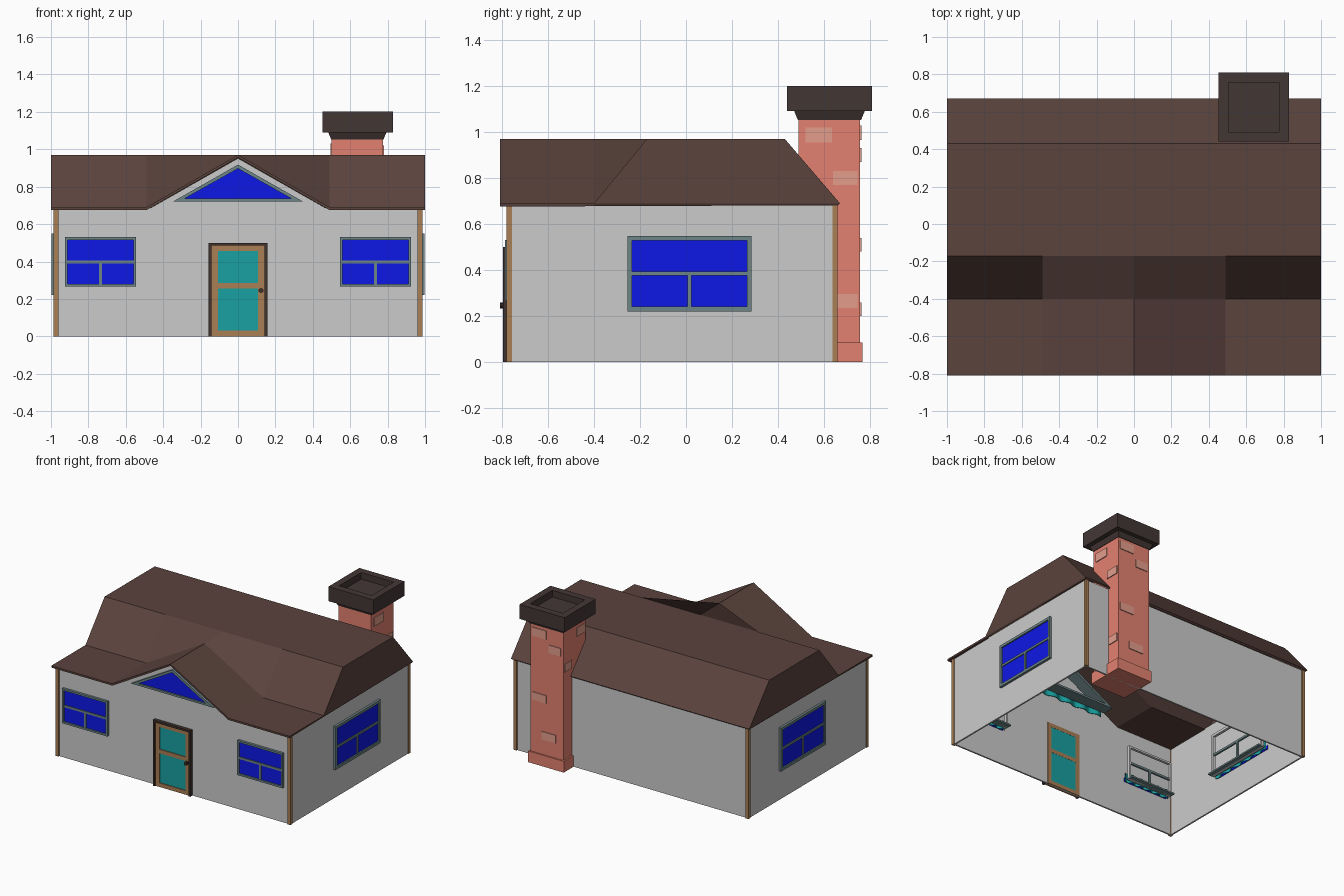
import bpy, bmesh, math
from mathutils import Matrix, Vector

if "Cube" in bpy.data.objects:
    bpy.data.objects.remove(bpy.data.objects["Cube"])

COLORS = {
    "roof": (0.104, 0.056, 0.047, 1), "brick": (0.77, 0.22, 0.16, 1),
    "pale_brick": (0.77, 0.34, 0.265, 1), "soot": (0.055, 0.038, 0.036, 1),
    "glass": (0.004, 0.009, 0.79, 1), "trim": (0.155, 0.233, 0.243, 1),
    "wood": (0.40, 0.21, 0.09, 1), "dark_wood": (0.05, 0.032, 0.027, 1),
    "teal": (0.01, 0.355, 0.355, 1),
}
MATS = {}
ID = Matrix.Identity(4)


def finish(name, bm, color=None, m=ID, recalc=True):
    if recalc:
        bmesh.ops.recalc_face_normals(bm, faces=bm.faces[:])
    me = bpy.data.meshes.new(name)
    bm.to_mesh(me)
    bm.free()
    me.transform(m)
    ob = bpy.data.objects.new(name, me)
    bpy.context.collection.objects.link(ob)
    if color:
        if color not in MATS:
            MATS[color] = bpy.data.materials.new(color)
            MATS[color].diffuse_color = COLORS[color]
        me.materials.append(MATS[color])
    return ob


def prism(name, pts, y0, y1, color=None, m=ID):
    """Extrude an x/z outline from y0 to y1."""
    bm = bmesh.new()
    a = [bm.verts.new((x, y0, z)) for x, z in pts]
    b = [bm.verts.new((x, y1, z)) for x, z in pts]
    bm.faces.new(a)
    bm.faces.new(b[::-1])
    n = len(pts)
    for i in range(n):
        bm.faces.new((a[i], b[i], b[(i + 1) % n], a[(i + 1) % n]))
    return finish(name, bm, color, m)


def box(name, x0, x1, y0, y1, z0, z1, color=None, m=ID):
    return prism(name, [(x0, z0), (x1, z0), (x1, z1), (x0, z1)], y0, y1, color, m)


def frame(name, outer, inner, y0, y1, color, m=ID):
    """Outline with a hole of the same point count."""
    bm = bmesh.new()
    loops = [[bm.verts.new((x, y, z)) for x, z in pts]
             for pts, y in ((outer, y0), (inner, y0), (inner, y1), (outer, y1))]
    n = len(outer)
    for k in range(4):
        p, q = loops[k], loops[(k + 1) % 4]
        for i in range(n):
            j = (i + 1) % n
            bm.faces.new((p[i], p[j], q[j], q[i]))
    return finish(name, bm, color, m)


def rect(w, h):
    return [(-w, -h), (w, -h), (w, h), (-w, h)]


def curtain(name, w, y, z0, z1, m):
    bm = bmesh.new()
    n, rows = 40, []
    for z in (z0, z1):
        rows.append([bm.verts.new((-w + 2 * w * i / n, y + 0.01 * math.sin(i / n * 10 * math.pi), z))
                     for i in range(n + 1)])
    for i in range(n):
        bm.faces.new((rows[0][i], rows[0][i + 1], rows[1][i + 1], rows[1][i]))
    finish(name, bm, "teal", m).modifiers.new("thickness", "SOLIDIFY").thickness = 0.004


def window(name, w, h, t, m):
    """Window of half size w, h; local -y points out of the house."""
    box(name + "_glass", -w + t, w - t, -0.008, 0.0, -h + t, h - t, "glass", m)
    for side, y0, y1, col in (("outer", -0.018, 0.0, "trim"), ("inner", 0.05, 0.07, None)):
        frame(f"{name}_{side}_frame", rect(w, h), rect(w - t, h - t), y0, y1, col, m)
        box(f"{name}_{side}_crossbar", -w + t, w - t, y0 + .003, y1 - .003, -.008, .008, "trim", m)
        box(f"{name}_{side}_mullion", -.008, .008, y0 + .003, y1 - .003, -h + t, -.008, "trim", m)
    box(name + "_inner_glass", -w, w, 0.012, 0.016, -h, -h + 0.03, "glass", m)
    box(name + "_sill", -w, w, 0.045, 0.1, -h, -h + 0.012, "trim", m)
    curtain(name + "_curtain", w, 0.032, -h - 0.005, -h + 0.06, m)


# walls
box("back_wall", -.98, .98, .638, .65, 0, .685)
for s, side in ((-1, "left"), (1, "right")):
    x = sorted((s * .98, s * .968))
    box(side + "_wall", *x, -.758, .638, 0, .685)
prism("front_wall", [(-.98, 0), (.98, 0), (.98, .685), (.47, .685), (0, .952),
                     (-.47, .685), (-.98, .685)], -.77, -.758)

# corner posts
for sx in (-1, 1):
    for y0, y1 in ((-.78, -.757), (.637, .66)):
        box("corner_post", *sorted((sx * .96, sx * .986)), y0, y1, 0, .682, "wood")

# roof shell: a grid of rows with the front gable raised in the middle
bm = bmesh.new()
xs = (-1, -.49, 0, .49, 1)
low, gable, top = (.69,) * 5, (.69, .69, .97, .69, .69), (.97,) * 5
rows = [[bm.verts.new((x, y, z)) for x, z in zip(xs, zs)]
        for y, zs in ((-.81, gable), (-.4, gable), (-.17, top), (.43, top), (.67, low))]
for r in range(4):
    for c in range(4):
        a, b = rows[r][c], rows[r][c + 1]
        d, e = rows[r + 1][c], rows[r + 1][c + 1]
        # start corner picks the fold of the warped quads beside the ridge
        bm.faces.new((b, e, d, a) if (r, c) == (1, 1) else (a, b, e, d))
bm.faces.new([rows[i][4] for i in (1, 4, 3, 2)])
bm.faces.new([rows[i][0] for i in (1, 2, 3, 4)])
sol = finish("roof", bm, "roof", recalc=False).modifiers.new("thickness", "SOLIDIFY")
sol.thickness, sol.offset = 0.014, -1

# rectangular windows
for s, side, turn in ((-1, "left", -90), (1, "right", 90)):
    window(f"front_{side}_window", .19, .132, .014, Matrix.Translation((s * .735, -.77, .398)))
    window(f"{side}_side_window", .27, .164, .02,
           Matrix.Translation((s * .98, .015, .385)) @ Matrix.Rotation(math.radians(turn), 4, 'Z'))

# gable window
tri_out = [(-.345, .722), (.345, .722), (0, .918)]
tri_in = [(-.285, .737), (.285, .737), (0, .897)]
prism("gable_glass", tri_in, -.778, -.77, "glass")
frame("gable_window_frame", tri_out, tri_in, -.788, -.77, "trim")
frame("gable_inner_frame", tri_out, tri_in, -.73, -.64, "trim")
curtain("gable_curtain", .32, -.743, .69, .75, ID)

# door
prism("door_casing", [(-.157, 0), (-.157, .5), (.157, .5), (.157, 0), (.142, 0), (.142, .485),
                      (-.142, .485), (-.142, 0)], -.797, -.77, "dark_wood")
for z0, z1 in ((.03, .255), (.285, .455)):
    box("door_pane", -.108, .108, -.779, -.755, z0, z1, "teal")
for z0, z1 in ((0, .03), (.255, .285), (.455, .485)):
    box("door_rail", -.108, .108, -.786, -.754, z0, z1, "wood")
for s in (-1, 1):
    box("door_stile", *sorted((s * .108, s * .142)), -.786, -.754, 0, .485, "wood")
bm = bmesh.new()
bmesh.ops.create_cone(bm, cap_ends=True, segments=10, radius1=.013, radius2=.013, depth=.022)
finish("door_knob", bm, "dark_wood", Matrix.Translation((.123, -.797, .245)) @ Matrix.Rotation(math.pi / 2, 4, 'X'))

# chimney shaft, base and flared neck
box("chimney_shaft", .5, .775, .49, .757, .02, 1.06, "brick")
box("chimney_base", .488, .787, .48, .768, 0, .085, "brick")
bm = bmesh.new()
bmesh.ops.create_cube(bm, size=1)
for v in bm.verts:
    k = 1.12 if v.co.z > 0 else 1.0
    v.co = Vector((.638 + v.co.x * .28 * k, .624 + v.co.y * .275 * k, 1.073 + v.co.z * .04))
finish("chimney_neck", bm, "soot")

# chimney cap with a sunken flue
bm = bmesh.new()
bmesh.ops.create_cube(bm, size=1, matrix=Matrix.Translation((.64, .625, 1.146)) @ Matrix.Diagonal((.378, .37, .11, 1)))
lid = max(bm.faces, key=lambda f: f.calc_center_median().z)
bmesh.ops.inset_region(bm, faces=[lid], thickness=.053, use_even_offset=True)
new = bmesh.ops.extrude_discrete_faces(bm, faces=[lid])["faces"]
bmesh.ops.translate(bm, verts=new[0].verts[:], vec=(0, 0, -.05))
finish("chimney_cap", bm, "soot")

# raised pale bricks: right, back and left faces of the chimney
for y0, y1, z0, z1 in ((.52, .635, .955, 1.02), (.64, .745, .77, .83), (.66, .745, .235, .295)):
    box("right_brick", .77, .781, y0, y1, z0, z1, "pale_brick")
for x0, x1, z0, z1 in ((.64, .76, .965, 1.03), (.52, .62, .87, .93), (.64, .76, .48, .54), (.56, .68, .2, .26)):
    box("back_brick", x0, x1, .75, .763, z0, z1, "pale_brick")
for y0, y1, z0, z1 in ((.5, .6, .965, 1.03), (.66, .745, .75, .81)):
    box("left_brick", .494, .51, y0, y1, z0, z1, "pale_brick")

for m in bpy.data.materials:
    if m.users and not m.is_grease_pencil:
        m.use_nodes = True
        m.node_tree.nodes["Principled BSDF"].inputs["Base Color"].default_value = m.diffuse_color
